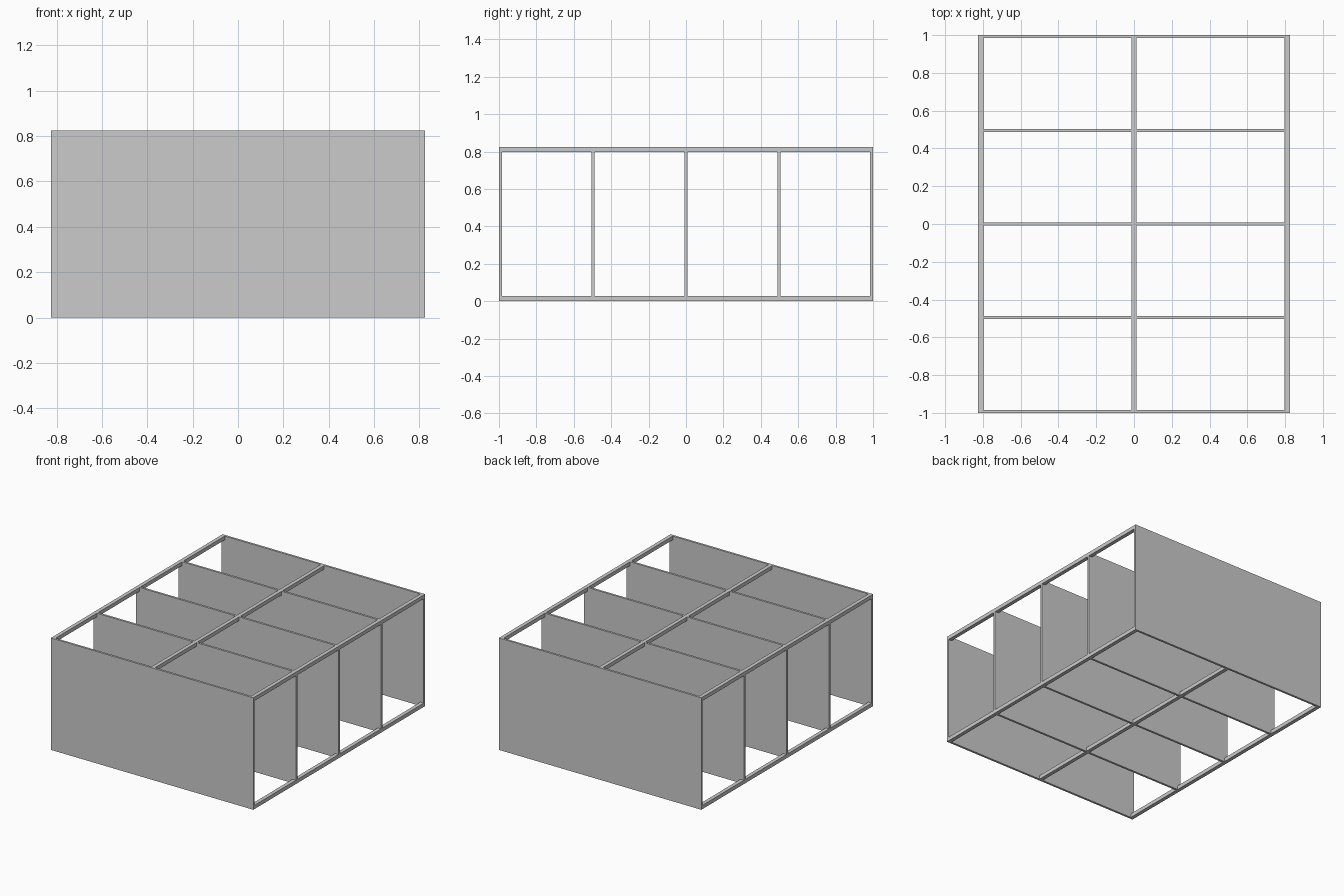
import bpy

if "Cube" in bpy.data.objects:
    bpy.data.objects.remove(bpy.data.objects["Cube"])

W, D, H = 1.65, 2.0, 0.825   # overall size
T = 0.016                    # panel thickness
B = 0.028                    # rail section


def box(name, centre, size):
    bpy.ops.mesh.primitive_cube_add(size=1, location=centre)
    ob = bpy.context.object
    ob.name = name
    ob.scale = size
    bpy.ops.object.transform_apply(location=False, rotation=False, scale=True)
    return ob


# Five full-height cross panels, evenly spaced front to back
for i in range(5):
    y = (i - 2) * (D - T) / 4
    box(f"cross_panel_{i + 1}", (0, y, H / 2), (W, T, H))

# Three long rails at the bottom and three at the top, let in between the end panels
for level, z in (("bottom", B / 2), ("top", H - B / 2)):
    for side, x in (("left", -(W - B) / 2), ("middle", 0), ("right", (W - B) / 2)):
        box(f"{level}_{side}_rail", (x, 0, z), (B, D, B))
